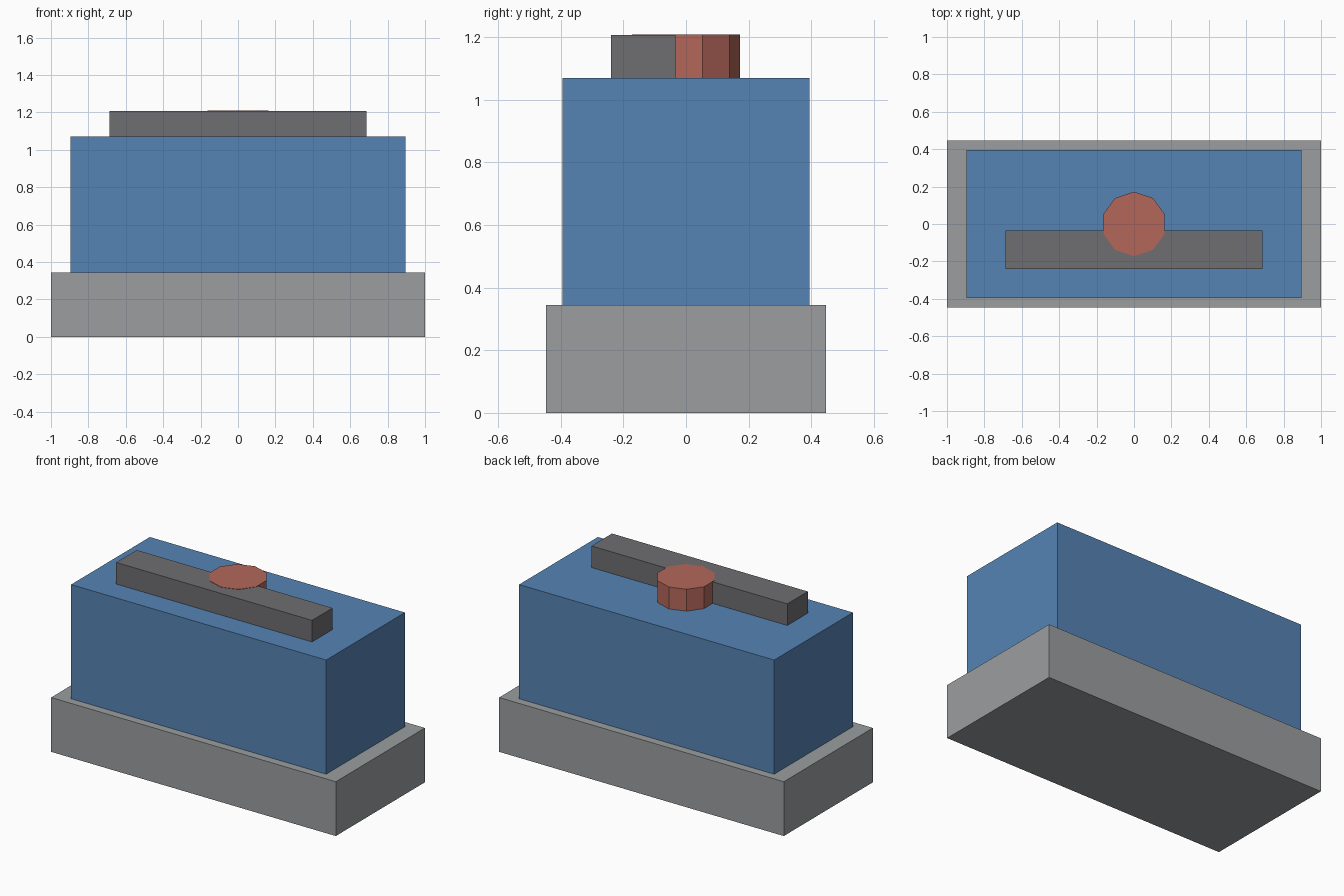
import bpy, bmesh, math

if "Cube" in bpy.data.objects:
    bpy.data.objects.remove(bpy.data.objects["Cube"])


def srgb(hex_code):
    """Convert a hex colour to linear RGBA."""
    vals = [int(hex_code[i:i + 2], 16) / 255 for i in (0, 2, 4)]
    return [v / 12.92 if v <= 0.04045 else ((v + 0.055) / 1.055) ** 2.4 for v in vals] + [1.0]


def material(name, hex_code):
    mat = bpy.data.materials.new(name)
    mat.diffuse_color = srgb(hex_code)
    mat.use_nodes = True
    mat.node_tree.nodes["Principled BSDF"].inputs["Base Color"].default_value = mat.diffuse_color
    return mat


def prism(name, outline, z0, z1, mat):
    """Extrude a closed xy outline from z0 to z1."""
    bm = bmesh.new()
    face = bm.faces.new([bm.verts.new((x, y, z0)) for x, y in outline])
    top = bmesh.ops.extrude_face_region(bm, geom=[face], use_keep_orig=True)["geom"]
    for v in top:
        if isinstance(v, bmesh.types.BMVert):
            v.co.z = z1
    bmesh.ops.recalc_face_normals(bm, faces=bm.faces[:])
    mesh = bpy.data.meshes.new(name)
    bm.to_mesh(mesh)
    bm.free()
    mesh.materials.append(mat)
    obj = bpy.data.objects.new(name, mesh)
    bpy.context.collection.objects.link(obj)
    return obj


def rect(x, y0, y1):
    return [(-x, y0), (x, y0), (x, y1), (-x, y1)]


light_grey = material("light grey", "9B9EA0")
blue = material("blue", "5684B5")
dark_grey = material("dark grey", "6E6D71")
red = material("brick red", "B3675A")

# Plinth, main block and the raised bar along the front of its top
prism("base", rect(1.0, -0.447, 0.447), 0.0, 0.345, light_grey)
prism("body", rect(0.896, -0.395, 0.395), 0.345, 1.07, blue)
prism("top_bar", rect(0.688, -0.24, -0.034), 1.07, 1.207, dark_grey)

# Ten-sided knob, a hair taller than the bar so its top shows whole
decagon = [(0.172 * math.cos(math.radians(90 + 36 * i)),
            0.172 * math.sin(math.radians(90 + 36 * i))) for i in range(10)]
prism("knob", decagon, 1.07, 1.209, red)
